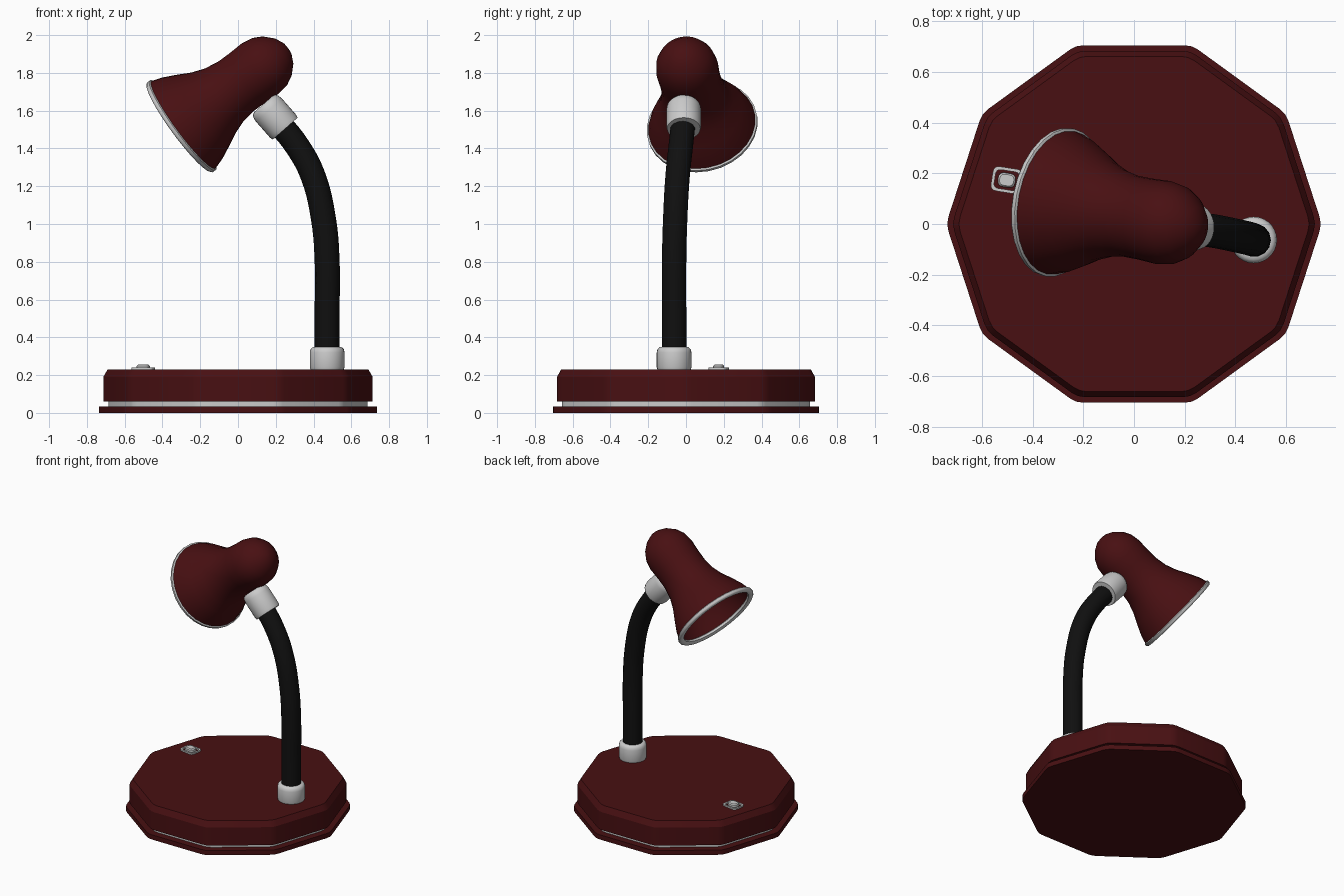
import bpy, bmesh, math
from mathutils import Vector, Matrix

if "Cube" in bpy.data.objects:
    bpy.data.objects.remove(bpy.data.objects["Cube"])


def material(name, rgb):
    m = bpy.data.materials.new(name)
    m.diffuse_color = (*rgb, 1)
    m.use_nodes = True
    m.node_tree.nodes["Principled BSDF"].inputs["Base Color"].default_value = m.diffuse_color
    return m


RED = material("dark_red", (0.065, 0.005, 0.006))
BLACK = material("black", (0.005, 0.005, 0.005))


def finish(obj, mat, angle):
    if mat:
        obj.data.materials.append(mat)
    bpy.ops.object.select_all(action='DESELECT')
    obj.select_set(True)
    bpy.context.view_layer.objects.active = obj
    bpy.ops.object.shade_smooth_by_angle(angle=math.radians(angle))


def loft(name, loops, mat=None, closed=False, matrix=Matrix(), angle=35):
    """Skin equal-length loops; cap both ends, or join last to first if closed."""
    bm = bmesh.new()
    rows = [[bm.verts.new(p) for p in loop] for loop in loops]
    n = len(rows[0])
    pairs = list(zip(rows, rows[1:])) + ([(rows[-1], rows[0])] if closed else [])
    for a, b in pairs:
        for i in range(n):
            j = (i + 1) % n
            bm.faces.new((a[i], a[j], b[j], b[i]))
    if not closed:
        bm.faces.new(rows[0][::-1])
        bm.faces.new(rows[-1])
    bmesh.ops.recalc_face_normals(bm, faces=bm.faces)
    me = bpy.data.meshes.new(name)
    bm.to_mesh(me)
    bm.free()
    obj = bpy.data.objects.new(name, me)
    bpy.context.collection.objects.link(obj)
    obj.matrix_world = matrix
    finish(obj, mat, angle)
    return obj


def rounded(corners, cut, z, steps=2):
    """Polygon loop at height z with every corner rounded by a small curve."""
    pts = []
    for i, c in enumerate(corners):
        a = c + (corners[i - 1] - c).normalized() * cut
        b = c + (corners[(i + 1) % len(corners)] - c).normalized() * cut
        for k in range(steps + 1):
            t = k / steps
            p = a * (1 - t) ** 2 + c * 2 * t * (1 - t) + b * t * t
            pts.append((p.x, p.y, z))
    return pts


def decagon(r, z):
    return rounded([Vector((r * math.cos(k * math.pi / 5), r * math.sin(k * math.pi / 5)))
                    for k in range(10)], 0.03, z)


def rect(w, d, cut, z):
    return rounded([Vector((sx * w / 2, sy * d / 2))
                    for sx, sy in ((1, 1), (-1, 1), (-1, -1), (1, -1))], cut, z, 4)


def lathe(name, profile, mat=None, closed=False, matrix=Matrix(), n=28):
    """Spin (height, radius) points around local z."""
    loops = [[(r * math.cos(2 * math.pi * k / n), r * math.sin(2 * math.pi * k / n), h)
              for k in range(n)] for h, r in profile]
    return loft(name, loops, mat, closed, matrix, 50)


def aim(start, direction):
    q = Vector(direction).to_track_quat('Z', 'Y')
    return Matrix.Translation(start) @ q.to_matrix().to_4x4()


# Ten-sided base: foot plate, trim strip, chamfered body
loft("base_plate", [decagon(0.741, 0), decagon(0.741, 0.034)], RED, angle=25)
loft("base_trim", [decagon(0.689, 0.03), decagon(0.689, 0.064)], angle=25)
loft("base_body", [decagon(0.718, 0.06), decagon(0.718, 0.19),
                   decagon(0.695, 0.23)], RED, angle=25)

# Power switch: frame ring and button
switch = Matrix.Translation((-0.502, 0.173, 0.228)) @ Matrix.Rotation(math.radians(-9), 4, 'Z')
loft("switch_frame", [rect(0.118, 0.098, 0.025, 0), rect(0.118, 0.098, 0.025, 0.012),
                      rect(0.094, 0.074, 0.02, 0.012), rect(0.094, 0.074, 0.02, 0)],
     closed=True, matrix=switch)
loft("switch_button", [rect(0.07, 0.056, 0.025, 0), rect(0.07, 0.056, 0.025, 0.02),
                       rect(0.056, 0.044, 0.02, 0.027)], matrix=switch)

# Flexible stem
curve = bpy.data.curves.new("stem", 'CURVE')
curve.dimensions = '3D'
curve.bevel_depth = 0.066
curve.bevel_resolution = 5
curve.resolution_u = 5
curve.use_fill_caps = True
path = [(0.472, -0.063, 0.24), (0.472, -0.063, 0.55), (0.472, -0.063, 0.8),
        (0.452, -0.057, 1.03), (0.395, -0.044, 1.26), (0.315, -0.028, 1.41),
        (0.20, -0.012, 1.555)]
spline = curve.splines.new('BEZIER')
spline.bezier_points.add(len(path) - 1)
for bp, p in zip(spline.bezier_points, path):
    bp.co = p
    bp.handle_left_type = bp.handle_right_type = 'AUTO'
stem = bpy.data.objects.new("stem", curve)
bpy.context.collection.objects.link(stem)
bpy.ops.object.select_all(action='DESELECT')
stem.select_set(True)
bpy.context.view_layer.objects.active = stem
bpy.ops.object.convert(target='MESH')
finish(bpy.context.view_layer.objects.active, BLACK, 50)

# Stem collars
collar = [(0, 0.088), (0.012, 0.092), (0.09, 0.092), (0.107, 0.088), (0.117, 0.078), (0.12, 0.066)]
lathe("base_collar", collar, matrix=Matrix.Translation((0.472, -0.063, 0.23)))
lathe("shade_collar", [(h * 1.45, r) for h, r in collar],
      matrix=aim((0.25, -0.012, 1.505), (-0.11, 0, 0.125)))

# Lamp shade: bell-shaped hollow shell
head = aim((0.13, 0.003, 1.832), (-0.43, 0.083, -0.315))
outer = [(-0.168, 0.004), (-0.163, 0.04), (-0.14, 0.085), (-0.095, 0.13), (-0.045, 0.156),
         (0.02, 0.166), (0.1, 0.162), (0.18, 0.162), (0.26, 0.175), (0.33, 0.2),
         (0.4, 0.236), (0.47, 0.269), (0.535, 0.29)]
inner = [(h + (0.012 if h < 0 else 0), max(r - 0.012, 0.003)) for h, r in outer]
lathe("lamp_shade", outer + inner[::-1], RED, matrix=head)

# Shade rim ring
lathe("shade_rim", [(0.525, 0.29), (0.53, 0.296), (0.545, 0.296), (0.553, 0.288),
                    (0.553, 0.268), (0.545, 0.258), (0.53, 0.258), (0.525, 0.266)],
      closed=True, matrix=head)
